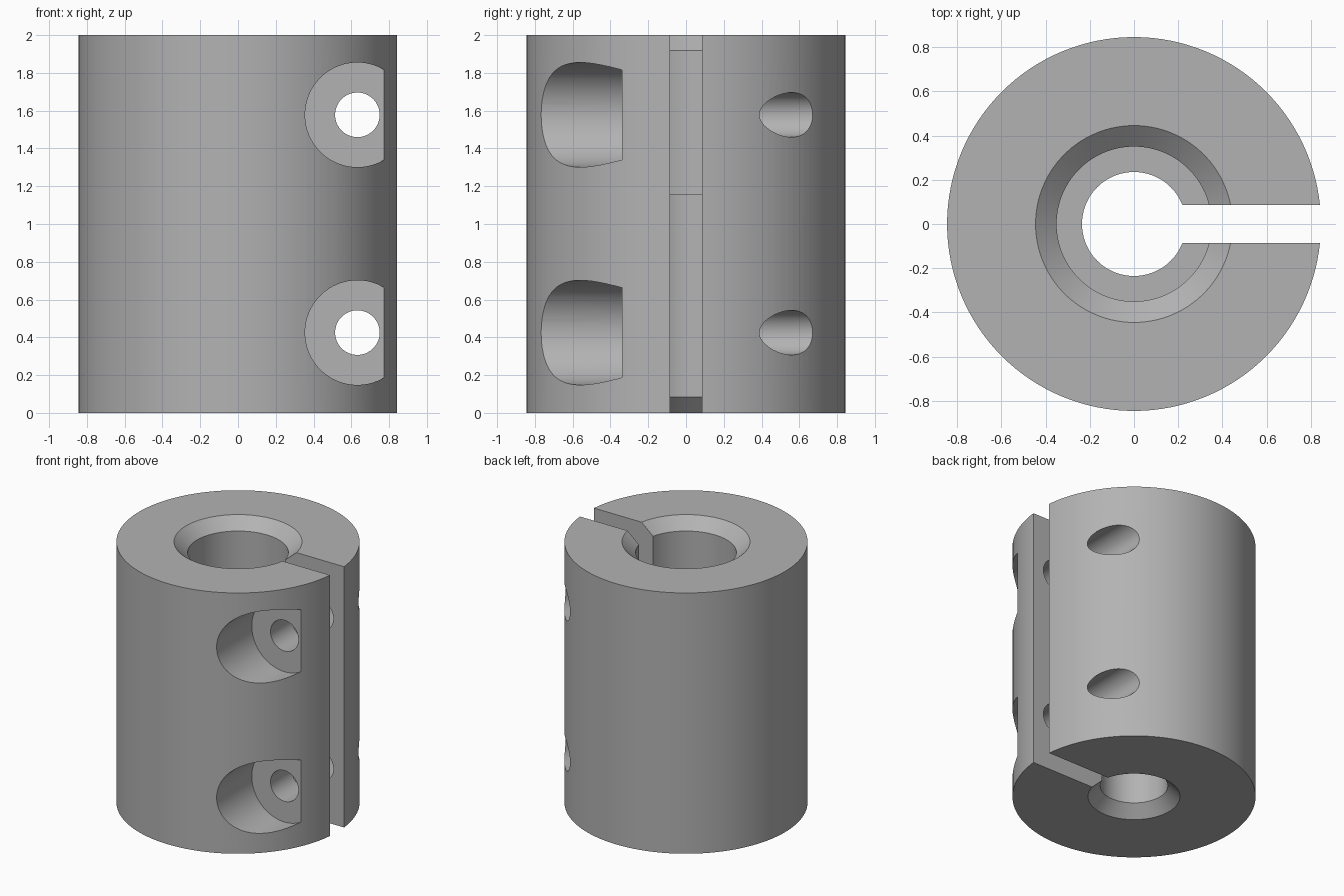
import bpy
import bmesh
import math
from mathutils import Matrix

SEGMENTS = 128
OUTER, HEIGHT = 0.845, 2.0
SLOT = 0.085                      # half width of the clamping slot
SCREW_X, SCREW_Z = 0.632, (0.425, 1.578)

cube = bpy.data.objects.get("Cube")
if cube:
    bpy.data.objects.remove(cube, do_unlink=True)

metal = bpy.data.materials.new("grey metal")
metal.use_nodes = True
GREY = (0.45, 0.45, 0.45, 1)
metal.diffuse_color = GREY
metal.node_tree.nodes["Principled BSDF"].inputs["Base Color"].default_value = GREY


def make_object(name, bm):
    bmesh.ops.recalc_face_normals(bm, faces=bm.faces)
    mesh = bpy.data.meshes.new(name)
    bm.to_mesh(mesh)
    bm.free()
    mesh.materials.append(metal)
    obj = bpy.data.objects.new(name, mesh)
    bpy.context.collection.objects.link(obj)
    return obj


def lathe(name, profile):
    """Spin a closed (radius, z) profile around the z axis."""
    bm = bmesh.new()
    verts = [bm.verts.new((r, 0, z)) for r, z in profile]
    edges = [bm.edges.new((a, b)) for a, b in zip(verts, verts[1:] + verts[:1])]
    bmesh.ops.spin(bm, geom=verts + edges, cent=(0, 0, 0), axis=(0, 0, 1),
                   angle=math.tau, steps=SEGMENTS, use_duplicate=False)
    bmesh.ops.remove_doubles(bm, verts=bm.verts, dist=1e-4)
    return make_object(name, bm)


def drill(name, radius, y0, y1, z):
    """Cylinder along y, used as a cutter."""
    bm = bmesh.new()
    place = (Matrix.Translation((SCREW_X, (y0 + y1) / 2, z))
             @ Matrix.Rotation(math.pi / 2, 4, 'X'))
    bmesh.ops.create_cone(bm, cap_ends=True, segments=64, radius1=radius,
                          radius2=radius, depth=y1 - y0, matrix=place)
    return make_object(name, bm)


def cut(target, cutter):
    cutter.hide_render = True
    mod = target.modifiers.new(cutter.name, 'BOOLEAN')
    mod.operation = 'DIFFERENCE'
    mod.solver = 'EXACT'
    mod.object = cutter
    bpy.context.view_layer.objects.active = target
    bpy.ops.object.modifier_apply(modifier=mod.name)
    bpy.data.objects.remove(cutter, do_unlink=True)


# Sleeve with a stepped, chamfered bore
body = lathe("coupling_body", [
    (OUTER, 0), (OUTER, HEIGHT),
    (0.445, HEIGHT), (0.35, 1.918),
    (0.35, 1.155), (0.235, 1.155),
    (0.235, 0.085), (0.32, 0)])

# Clamping slot from the bore out through the left side
bm = bmesh.new()
bmesh.ops.create_cube(bm, size=1, matrix=Matrix.Translation((0.55, 0, 1))
                      @ Matrix.Diagonal((1.1, 2 * SLOT, 3, 1)))
cut(body, make_object("slot_cutter", bm))

# Screw holes with counterbores opening to the front
for z in SCREW_Z:
    cut(body, drill("counterbore_cutter", 0.277, -1.2, -0.34, z))
    cut(body, drill("screw_hole_cutter", 0.118, -1.1, 1.1, z))

# Smooth curved walls, crisp edges
bpy.ops.object.select_all(action='DESELECT')
body.select_set(True)
bpy.context.view_layer.objects.active = body
bpy.ops.object.shade_smooth_by_angle(angle=math.radians(25))
